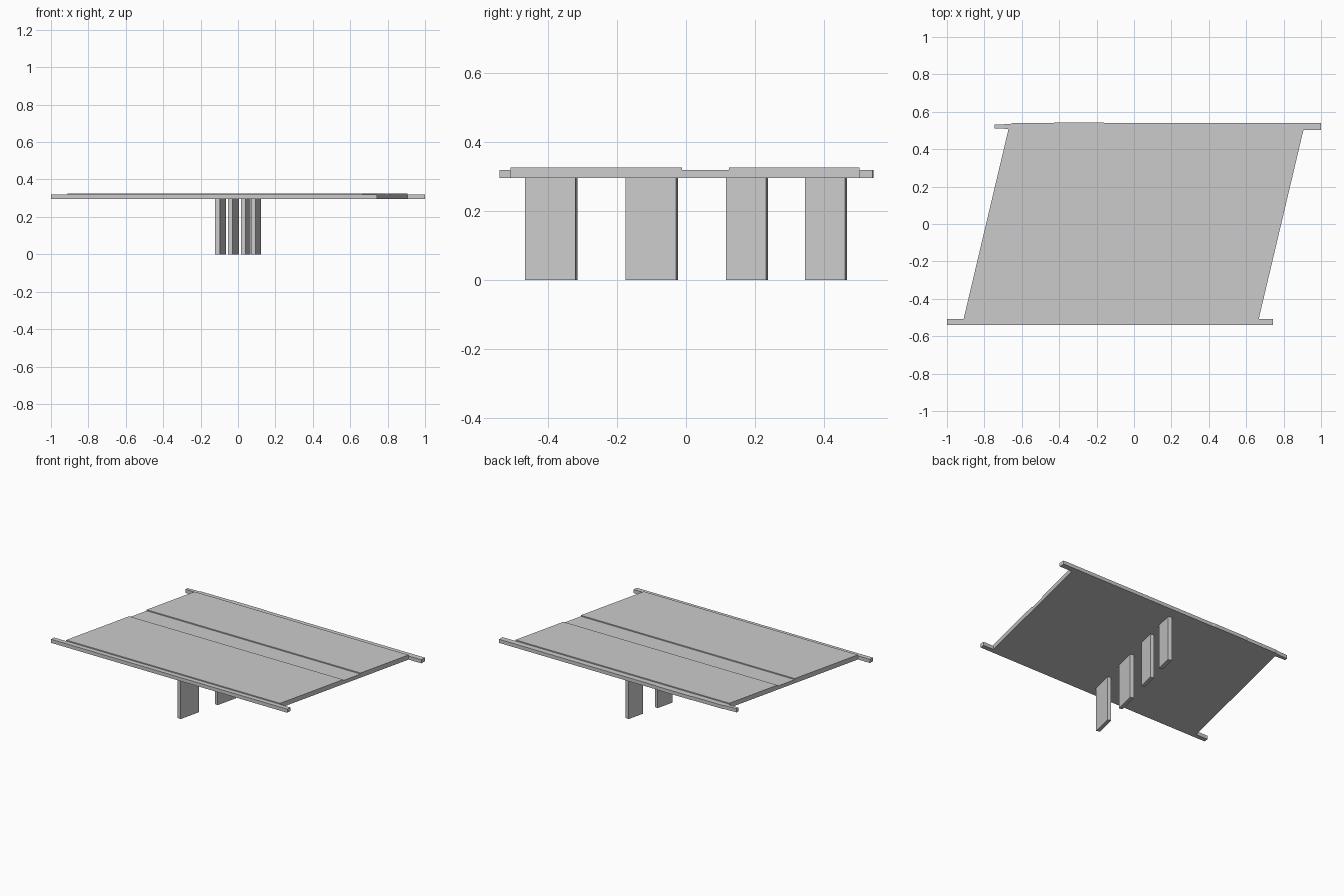
import bpy, bmesh, math

if "Cube" in bpy.data.objects:
    bpy.data.objects.remove(bpy.data.objects["Cube"])

Z_BOTTOM, Z_LOW, Z_ROAD = 0.295, 0.319, 0.326   # soffit, kerb/median top, road top
SKEW = 0.2365                                   # x shift per unit of y


def finish(name, bm):
    bmesh.ops.recalc_face_normals(bm, faces=bm.faces)
    mesh = bpy.data.meshes.new(name)
    bm.to_mesh(mesh)
    bm.free()
    obj = bpy.data.objects.new(name, mesh)
    bpy.context.collection.objects.link(obj)
    return obj


def loft(name, ring_a, ring_b):
    """Closed flat-sided solid between two matching outlines."""
    bm = bmesh.new()
    a = [bm.verts.new(p) for p in ring_a]
    b = [bm.verts.new(p) for p in ring_b]
    n = len(a)
    bm.faces.new(a)
    bm.faces.new(b[::-1])
    for i in range(n):
        j = (i + 1) % n
        bm.faces.new((a[i], b[i], b[j], a[j]))
    return finish(name, bm)


def prism(name, outline, z0, z1):
    return loft(name, [(x, y, z0) for x, y in outline],
                [(x, y, z1) for x, y in outline])


# skewed deck: two raised carriageways with a sunken median strip
section = [(-0.509, Z_BOTTOM), (-0.509, Z_ROAD), (-0.012, Z_ROAD), (-0.012, Z_LOW),
           (0.125, Z_LOW), (0.125, Z_ROAD), (0.503, Z_ROAD), (0.503, Z_BOTTOM)]
loft("bridge_deck",
     [(-0.791 + SKEW * y, y, z) for y, z in section],
     [(0.787 + SKEW * y, y, z) for y, z in section])

# long edge beams that run past the deck ends
prism("front_edge_beam",
      [(-1, -0.54), (0.742, -0.54), (0.742, -0.509), (-1, -0.509)], Z_BOTTOM, Z_LOW)
prism("back_edge_beam",
      [(1, 0.503), (1, 0.54), (-0.16, 0.541), (-0.17, 0.544), (-0.42, 0.544),
       (-0.43, 0.541), (-0.65, 0.539), (-0.66, 0.535), (-0.745, 0.531),
       (-0.745, 0.51), (-0.675, 0.509), (-0.67, 0.503)], Z_BOTTOM, Z_LOW)

# row of wall piers turned to the skew angle: centre y, plan length
angle = math.atan(SKEW)
thick = 0.025
for i, (cy, length) in enumerate([(-0.391, 0.15), (-0.099, 0.15),
                                  (0.177, 0.119), (0.406, 0.119)]):
    cx = SKEW * cy
    c, s = math.cos(angle), math.sin(angle)
    outline = []
    for u, v in ((-1, -1), (1, -1), (1, 1), (-1, 1)):
        dx, dy = u * thick / 2, v * length / 2
        outline.append((cx + dx * c + dy * s, cy - dx * s + dy * c))
    prism(f"pier_{i + 1}", outline, 0, Z_BOTTOM)
